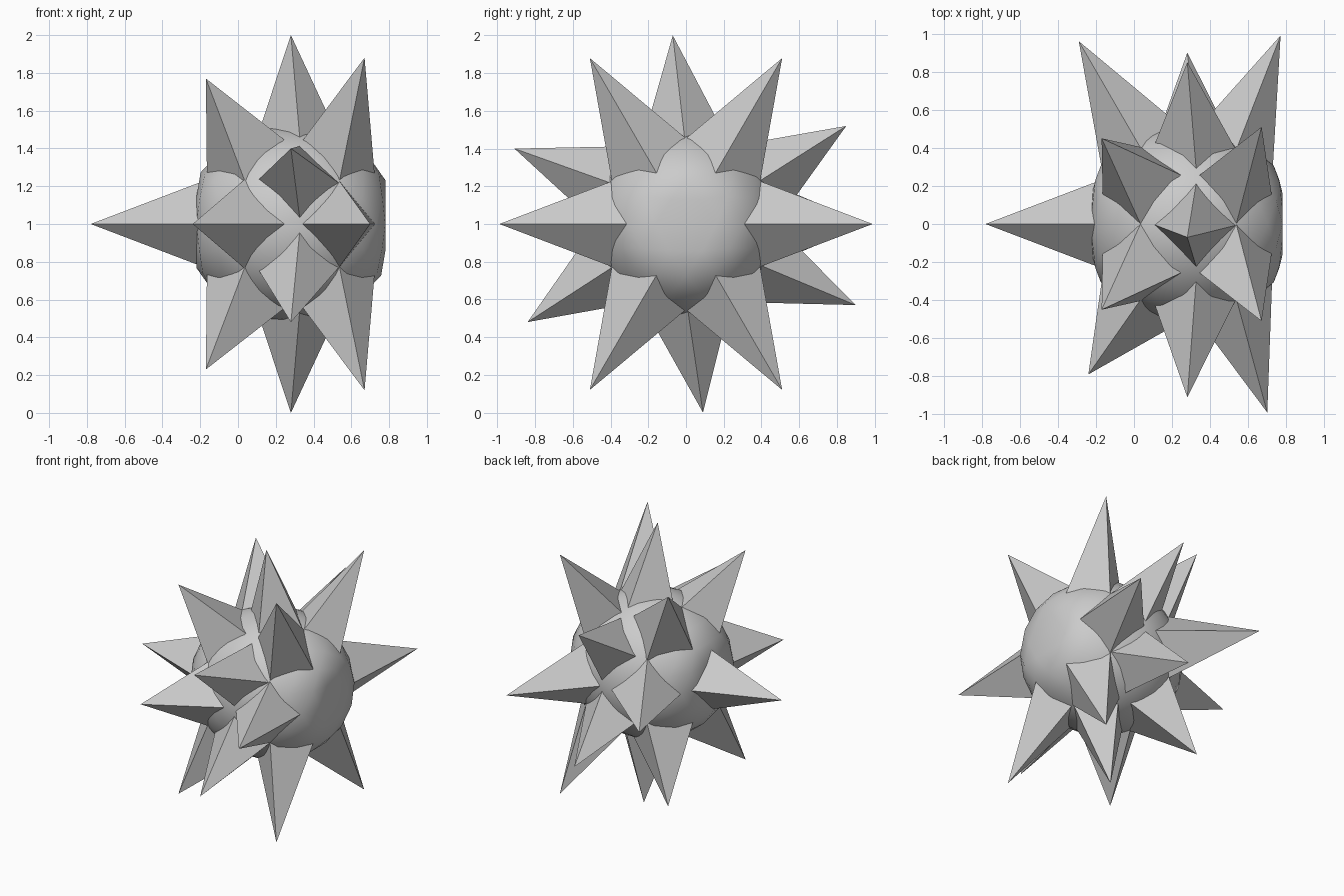
import bpy
import bmesh
from math import cos, sin, radians
from mathutils import Vector

cube = bpy.data.objects.get("Cube")
if cube:
    bpy.data.objects.remove(cube, do_unlink=True)

CENTER = Vector((0.28, 0, 1))

grey = bpy.data.materials.new("plain_grey")
grey.use_nodes = True
color = (0.6, 0.6, 0.6, 1)
grey.diffuse_color = color
for node in grey.node_tree.nodes:
    if node.type == 'BSDF_PRINCIPLED':
        node.inputs["Base Color"].default_value = color


def add_object(name, bm):
    mesh = bpy.data.meshes.new(name)
    bmesh.ops.recalc_face_normals(bm, faces=bm.faces[:])
    bm.to_mesh(mesh)
    bm.free()
    mesh.materials.append(grey)
    obj = bpy.data.objects.new(name, mesh)
    obj.location = CENTER
    bpy.context.collection.objects.link(obj)
    return obj


def spike(name, base, tip, along, across, size):
    """Four-sided pyramid on a diamond base."""
    bm = bmesh.new()
    base = Vector(base)
    offsets = (along * size, across * size, -along * size, -across * size)
    ring = [bm.verts.new(base + o) for o in offsets]
    top = bm.verts.new(tip)
    bm.faces.new(ring)
    for i in range(4):
        bm.faces.new((ring[i], ring[(i + 1) % 4], top))
    return add_object(name, bm)


def spike_ring(name, base_x, radius, size, tips):
    """Six spikes around the x axis; tips are keyed by angle."""
    for angle, tip in tips.items():
        a = radians(angle)
        base = Vector((base_x, radius * cos(a), radius * sin(a)))
        across = Vector((0, -sin(a), cos(a)))
        along = across.cross(base).normalized()
        spike(f"{name}_{angle}", base, tip, along, across, size)


# Round core, slightly flattened at both x ends
bm = bmesh.new()
bmesh.ops.create_icosphere(bm, subdivisions=3, radius=0.52)
for v in bm.verts:
    v.co.x = max(-0.5, min(0.5, v.co.x * 1.08))
core = add_object("core", bm)
for poly in core.data.polygons:
    poly.use_smooth = True

# Single spike at the right end
spike("end_spike", (-0.43, 0, 0), (-1.06, 0, 0),
      Vector((0, 1, 0)), Vector((0, 0, 1)), 0.24)

# Middle ring
spike_ring("middle_spike", 0.05, 0.42, 0.235, {
    30: (0, 0.85, 0.52), 90: (0, -0.07, 1), 150: (0, -0.91, 0.4),
    210: (0, -0.84, -0.52), 270: (0, 0.09, -1), 330: (0, 0.9, -0.43)})

# Left and right rings
left_tips = {0: (0.49, 0.99, 0), 180: (0.42, -0.99, 0)}
right_tips = {0: (-0.57, 0.96, 0), 180: (-0.52, -0.79, 0)}
for angle in (60, 120, 240, 300):
    sy = 1 if cos(radians(angle)) > 0 else -1
    sz = 1 if angle < 180 else -1
    left_tips[angle] = (0.39, sy * 0.51, sz * 0.88)
    right_tips[angle] = (-0.45, sy * 0.45, sz * 0.77)
spike_ring("left_spike", 0.255, 0.385, 0.23, left_tips)
spike_ring("right_spike", -0.24, 0.39, 0.24, right_tips)
